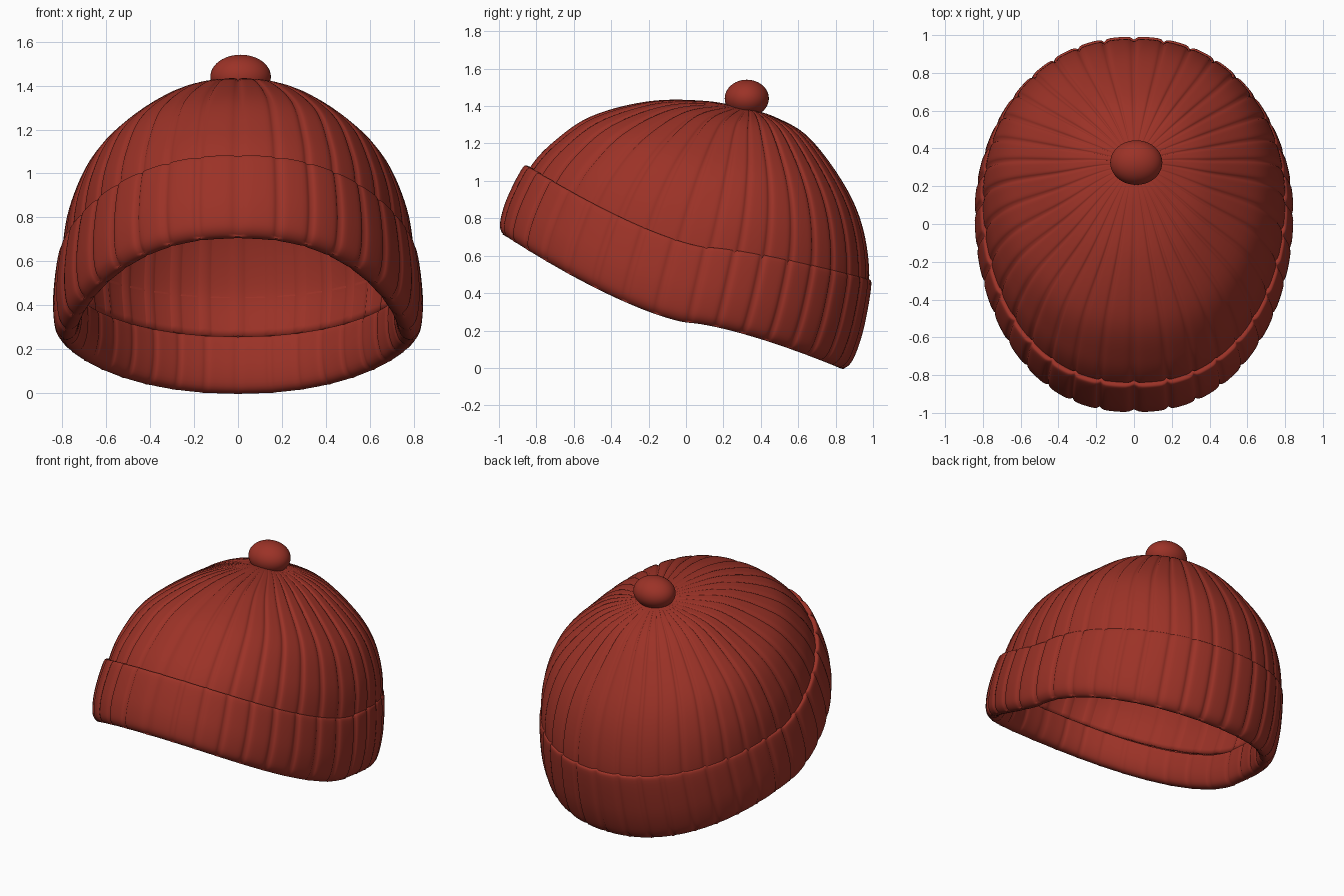
import bpy, bmesh
from math import sin, cos, pi
from mathutils import Vector

if "Cube" in bpy.data.objects:
    bpy.data.objects.remove(bpy.data.objects["Cube"])

RIBS, PER_RIB = 36, 10
COLS = RIBS * PER_RIB

red = bpy.data.materials.new("red_wool")
red.diffuse_color = (0.33, 0.032, 0.02, 1)
red.use_nodes = True
red.node_tree.nodes["Principled BSDF"].inputs["Base Color"].default_value = red.diffuse_color


def ring_point(front, side, back, t):
    """Point on a tilted egg-shaped ring. front/back = (y, z), side = (x, y, z)."""
    c, s = cos(t), sin(t)
    ey, ez = front if c > 0 else back
    power = 0.86 if c > 0 else 0.93
    x = side[0] * abs(s) ** power * (1 if s >= 0 else -1)
    y = side[1] + (ey - side[1]) * abs(c)
    z = side[2] + (ez - side[2]) * abs(c) ** 1.35
    return Vector((x, y, z))


def spline(pts, steps):
    """Catmull-Rom curve through the points."""
    p = [pts[0] * 2 - pts[1]] + pts + [pts[-1] * 2 - pts[-2]]
    out = []
    for i in range(1, len(p) - 2):
        a, b, c, d = p[i - 1:i + 3]
        for k in range(steps):
            u = k / steps
            out.append(0.5 * (2 * b + (c - a) * u + (2 * a - 5 * b + 4 * c - d) * u * u
                              + (3 * b - a - 3 * c + d) * u ** 3))
    return out + [pts[-1]]


def crease(t):
    """0 on a rib, 1 in the narrow groove between ribs."""
    return (1 - abs(sin(RIBS * t / 2))) ** 4


def loft(name, columns, pole=False):
    """Closed skin around the hat from a list of columns running downwards."""
    bm = bmesh.new()
    grid = [[bm.verts.new(p) for p in col[1 if pole else 0:]] for col in columns]
    tip = bm.verts.new(columns[0][0]) if pole else None
    for i, a in enumerate(grid):
        b = grid[(i + 1) % len(grid)]
        if pole:
            bm.faces.new((tip, a[0], b[0]))
        for j in range(len(a) - 1):
            bm.faces.new((a[j], a[j + 1], b[j + 1], b[j]))
    mesh = bpy.data.meshes.new(name)
    bm.to_mesh(mesh)
    bm.free()
    mesh.shade_smooth()
    mesh.materials.append(red)
    obj = bpy.data.objects.new(name, mesh)
    bpy.context.collection.objects.link(obj)
    return obj


angles = [2 * pi * i / COLS for i in range(COLS)]

# Crown: rings from just under the pompom down to inside the cuff
POLE = Vector((0, 0.32, 1.39))
crown_rings = [
    ((0.10, 1.428), (0.18, 0.31, 1.37), (0.48, 1.34)),
    ((-0.20, 1.426), (0.40, 0.27, 1.29), (0.66, 1.23)),
    ((-0.51, 1.345), (0.65, 0.23, 1.075), (0.85, 0.975)),
    ((-0.72, 1.200), (0.762, 0.19, 0.86), (0.95, 0.735)),
    ((-0.84, 1.065), (0.80, 0.14, 0.645), (0.98, 0.46)),
    ((-0.91, 0.910), (0.785, 0.08, 0.46), (0.925, 0.25)),
]
center = Vector((0, 0.1, 0.5))
columns = []
for t in angles:
    col = spline([POLE] + [ring_point(*r, t) for r in crown_rings], 7)
    for j in range(1, len(col)):
        depth = 0.014 * min(1, max(0, j - 3) / 12) * crease(t)
        col[j] = col[j] + (center - col[j]).normalized() * depth
    columns.append(col)
crown = loft("crown", columns, pole=True)
shell = crown.modifiers.new("thickness", 'SOLIDIFY')
shell.thickness, shell.offset = 0.03, -1

# Folded cuff: (height along the band, outward offset), outside lip to inside hem
BOTTOM = ((-1.005, 0.73), (0.828, 0.02, 0.25), (0.875, -0.005))
TOP = ((-0.868, 1.088), (0.818, 0.11, 0.645), (0.998, 0.468))
cuff_profile = spline([Vector(p) for p in (
    (0.90, -0.042), (0.98, -0.034), (1.00, -0.015), (0.95, 0.0), (0.70, 0.014),
    (0.40, 0.020), (0.15, 0.010), (0.03, -0.010), (-0.02, -0.045), (0.03, -0.085),
    (0.20, -0.105), (0.42, -0.105), (0.50, -0.095), (0.51, -0.06))], 4)
columns = []
for t in angles:
    low, high = ring_point(*BOTTOM, t), ring_point(*TOP, t)
    e = 0.02
    along = ring_point(*BOTTOM, t + e) - ring_point(*BOTTOM, t - e)
    out = along.cross(high - low).normalized()
    columns.append([low.lerp(high, s) + out * (off - (0.016 if off > -0.03 else -0.008) * crease(t))
                    for s, off in cuff_profile])
loft("cuff", columns)

# Pompom
bpy.ops.mesh.primitive_uv_sphere_add(segments=40, ring_count=24, radius=1,
                                     location=(0.012, 0.325, 1.441))
pompom = bpy.context.object
pompom.name = "pompom"
pompom.scale = (0.138, 0.118, 0.1)
pompom.data.materials.append(red)
bpy.ops.object.shade_smooth()
